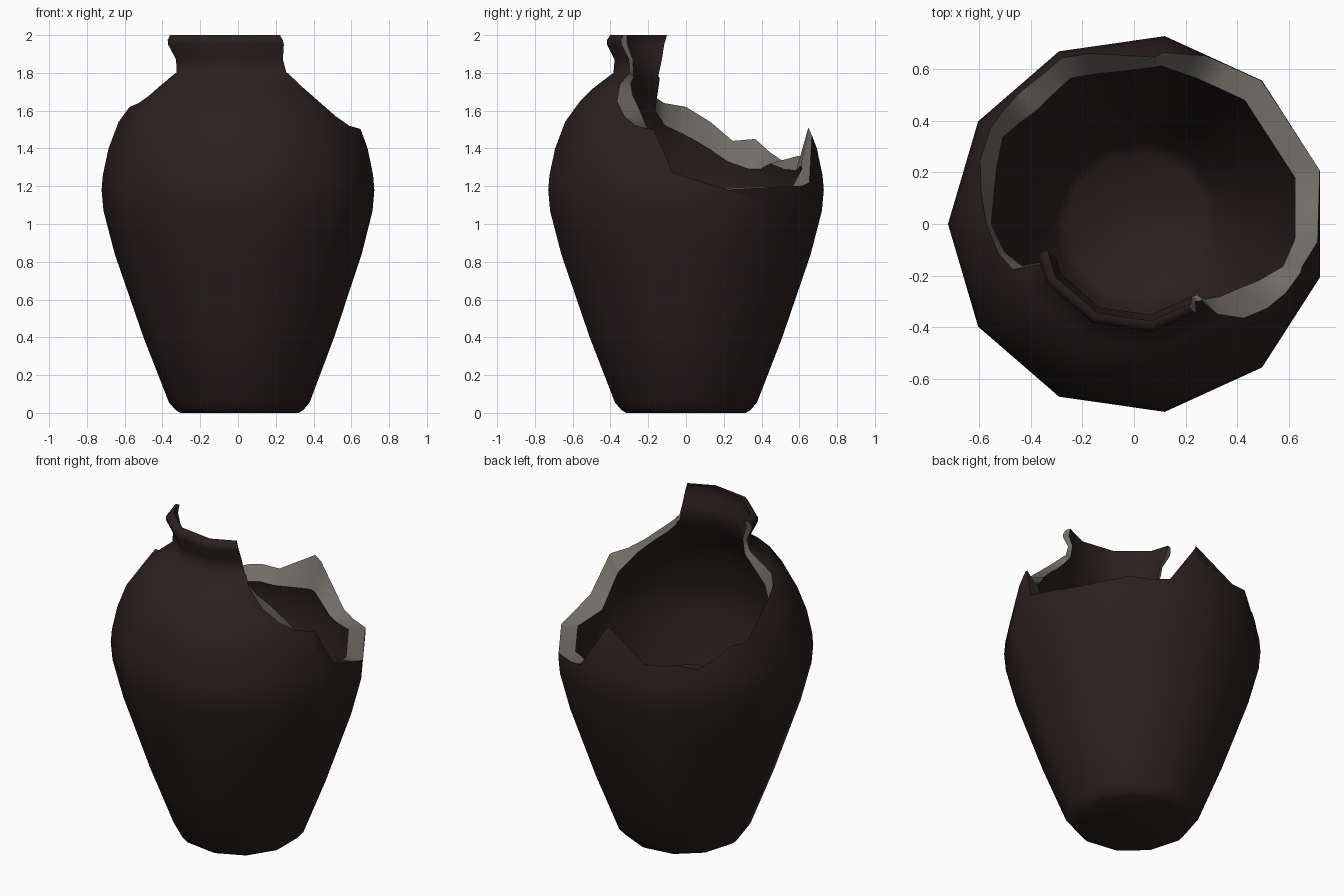
import bpy, bmesh, math

if "Cube" in bpy.data.objects:
    bpy.data.objects.remove(bpy.data.objects["Cube"])

SIDES = 11
STEP = 360 / SIDES
OFFSET = .0147          # the odd-sided body is centred by its bounds
NECK_O, NECK_I = 12, 11  # profile rows where the neck starts

# wall profiles as (radius, height), bottom to top
OUTER = [(.32, 0), (.345, .015), (.38, .055), (.515, .4), (.667, .84), (.727, 1.07), (.737, 1.18),
         (.73, 1.26), (.70, 1.4), (.647, 1.54), (.567, 1.65), (.495, 1.72), (.388, 1.8),
         (.382, 1.87), (.422, 1.95), (.422, 1.975), (.405, 2.0)]
INNER = [(.28, .07), (.33, .12), (.44, .4), (.575, .84), (.63, 1.07), (.637, 1.18),
         (.63, 1.26), (.60, 1.38), (.555, 1.51), (.49, 1.61), (.43, 1.69), (.36, 1.78),
         (.356, 1.87), (.384, 1.95), (.384, 1.975), (.38, 2.0)]

# broken edge: angle, outer height, inner height, sideways lean of the neck in degrees
BREAK = [(205, 2, 2, -9), (212, 2, 2, 0), (296, 2, 2, 0), (309, 2, 2, -7), (310, 1.8, 1.78, 0),
         (311.5, 1.74, 1.74, 0), (318.4, 1.65, 1.68, 0), (327, 1.57, 1.62, 0), (335, 1.52, 1.54, 0),
         (345, 1.5, 1.4, 0), (354.4, 1.27, 1.2, 0), (378, 1.18, 1.19, 0), (406.7, 1.2, 1.2, 0),
         (420, 1.2, 1.19, 0), (428, 1.22, 1.2, 0), (444, 1.51, 1.31, 0), (466, 1.35, 1.28, 0),
         (481, 1.36, 1.29, 0), (491, 1.33, 1.32, 0), (499.5, 1.38, 1.29, 0),
         (507.5, 1.45, 1.29, 0), (518, 1.44, 1.33, 0), (528, 1.54, 1.4, 0),
         (540, 1.62, 1.47, 0), (552, 1.64, 1.52, 0), (560, 1.68, 1.6, 0), (563, 1.79, 1.77, 0)]


def edge_at(angle):
    """Broken edge data at any angle."""
    for a, b in zip(BREAK, BREAK[1:]):
        if a[0] <= angle <= b[0]:
            t = (angle - a[0]) / (b[0] - a[0])
            return [p + (q - p) * t for p, q in zip(a, b)]


def radius_at(profile, z):
    for (r0, z0), (r1, z1) in zip(profile, profile[1:]):
        if z <= z1:
            return r0 + (r1 - r0) * (z - z0) / (z1 - z0)
    return profile[-1][0]


def column(profile, angle, cut, lean):
    """Vertical strip of points on the eleven-sided wall, stopped at the cut."""
    verts = []
    for _, z in profile:
        z = min(z, cut)
        a = angle + lean * max(0, z - 1.8) / .2
        off = (a - 180) % STEP - STEP / 2
        r = radius_at(profile, z) * math.cos(math.pi / SIDES) / math.cos(math.radians(off))
        a = math.radians(a)
        verts.append(bm.verts.new((r * math.cos(a) + OFFSET, r * math.sin(a), z)))
    return verts


def wall(a, b, rows):
    for j in range(rows):
        bm.faces.new((a[j], b[j], b[j + 1], a[j + 1]))


def fracture(*verts):
    bm.faces.new(verts).material_index = 1


def material(name, color):
    m = bpy.data.materials.new(name)
    m.diffuse_color = (*color, 1)
    m.use_nodes = True
    m.node_tree.nodes["Principled BSDF"].inputs["Base Color"].default_value = m.diffuse_color
    return m


# columns at the polygon corners and at every point of the broken edge
bm = bmesh.new()
angles = {b[0] for b in BREAK} | {180 + STEP * k for k in range(1, SIDES + 1)}
cols = []
for angle in sorted(angles):
    _, zo, zi, lean = edge_at(angle)
    cols.append((column(OUTER, angle, zo, lean), column(INNER, angle, zi, lean)))

for (o0, i0), (o1, i1) in zip(cols, cols[1:] + cols[:1]):
    full0, full1 = o0[-1].co.z > 1.99, o1[-1].co.z > 1.99
    if full0 == full1:
        # walls and the strip joining them, grey where broken
        wall(o0, o1, len(OUTER) - 1)
        wall(i0, i1, len(INNER) - 1)
        top = bm.faces.new((o0[-1], o1[-1], i1[-1], i0[-1]))
        top.material_index = 0 if full0 else 1
    else:
        # broken end of the neck
        wall(o0, o1, NECK_O)
        wall(i0, i1, NECK_I)
        (fo, fi), (so, si) = ((o0, i0), (o1, i1)) if full0 else ((o1, i1), (o0, i0))
        for j in range(len(OUTER) - 1 - NECK_O):
            o, i = NECK_O + j, NECK_I + j
            fracture(fo[o], fo[o + 1], fi[i + 1], fi[i])
        fracture(fo[NECK_O], so[-1], si[-1], fi[NECK_I])

# underside and inside floor
bm.faces.new([c[0][0] for c in cols])
bm.faces.new([c[1][0] for c in cols])

# merge cut rows, and flat neighbours so the shading stays even
bmesh.ops.remove_doubles(bm, verts=bm.verts, dist=.0005)
bmesh.ops.dissolve_degenerate(bm, edges=bm.edges, dist=.0002)
bmesh.ops.dissolve_limit(bm, angle_limit=math.radians(.5), verts=bm.verts, edges=bm.edges,
                         delimit={'MATERIAL'})
bmesh.ops.recalc_face_normals(bm, faces=bm.faces)

mesh = bpy.data.meshes.new("broken_vase")
# keep the fracture edges crisp
for e in bm.edges:
    if len({f.material_index for f in e.link_faces}) > 1:
        e.smooth = False
bm.to_mesh(mesh)
bm.free()
mesh.materials.append(material("dark brown clay", (.023, .015, .0145)))
mesh.materials.append(material("grey broken clay", (.165, .153, .138)))
vase = bpy.data.objects.new("broken_vase", mesh)
bpy.context.collection.objects.link(vase)
bpy.context.view_layer.objects.active = vase
vase.select_set(True)
bpy.ops.object.shade_smooth_by_angle(angle=math.radians(75))
